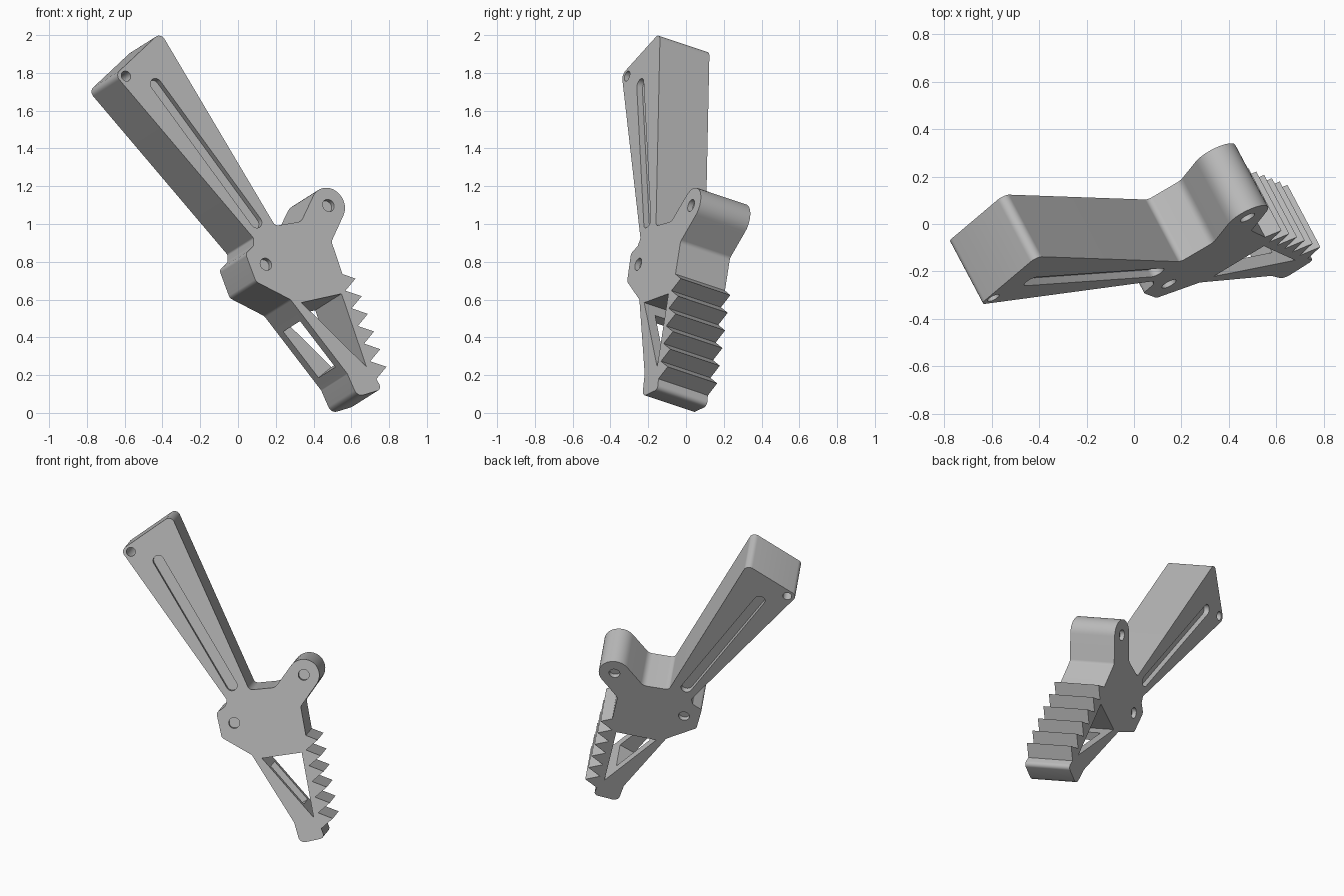
import bpy, bmesh, math
from mathutils import Matrix, Vector

cube = bpy.data.objects.get("Cube")
if cube:
    bpy.data.objects.remove(cube, do_unlink=True)

# Tilted frame: local Z points out of the front face, which is y = A x + B z + C
A, B, C = 0.53, 0.335, -0.595
DEPTH = 0.309
out = Vector((A, -1, B)).normalized()
ex = Vector((1, A, 0)).normalized()
ey = out.cross(ex)
FRAME = Matrix((ex, ey, out)).transposed().to_4x4()
FRAME.translation = (0, C, 0)
INV = FRAME.inverted()

grey = bpy.data.materials.new("mid_grey")
grey.use_nodes = True
grey.diffuse_color = (0.5, 0.5, 0.5, 1)
grey.node_tree.nodes["Principled BSDF"].inputs["Base Color"].default_value = (0.5, 0.5, 0.5, 1)


def flat(x, z):
    """Point of the front face, in the tilted frame."""
    return (INV @ Vector((x, A * x + B * z + C, z))).to_2d()


def arc(centre, r, start, sweep, n):
    return [centre + r * Vector((math.cos(start + sweep * i / n),
                                 math.sin(start + sweep * i / n))) for i in range(n + 1)]


def circle(centre, r):
    return arc(centre, r, 0, math.tau, 32)[:-1]


def rounded(corners):
    """Outline from (point, radius) pairs, with filleted corners."""
    pts = []
    for i, (p, r) in enumerate(corners):
        if r == 0:
            pts.append(p)
            continue
        a = (corners[i - 1][0] - p).normalized()
        b = (corners[(i + 1) % len(corners)][0] - p).normalized()
        half = a.angle(b) / 2
        t = r / math.tan(half)
        mid = p + (a + b).normalized() * (r / math.sin(half))
        v0, v1 = p + a * t - mid, p + b * t - mid
        s0 = math.atan2(v0.y, v0.x)
        turn = (math.atan2(v1.y, v1.x) - s0 + math.pi) % math.tau - math.pi
        pts += arc(mid, r, s0, turn, 8)
    return pts


def prism(name, pts, z0, z1):
    bm = bmesh.new()
    face = bm.faces.new([bm.verts.new((p.x, p.y, z0)) for p in pts])
    side = bmesh.ops.extrude_face_region(bm, geom=[face])["geom"]
    bmesh.ops.translate(bm, vec=(0, 0, z1 - z0),
                        verts=[g for g in side if isinstance(g, bmesh.types.BMVert)])
    bmesh.ops.recalc_face_normals(bm, faces=bm.faces)
    mesh = bpy.data.meshes.new(name)
    bm.to_mesh(mesh)
    bm.free()
    mesh.materials.append(grey)
    obj = bpy.data.objects.new(name, mesh)
    obj.matrix_world = FRAME
    bpy.context.collection.objects.link(obj)
    return obj


def cut(pts, z0, z1):
    cutter = prism("cutter", pts, z0, z1)
    cutter.hide_render = True
    mod = body.modifiers.new("cut", "BOOLEAN")
    mod.operation = "DIFFERENCE"
    mod.solver = "EXACT"
    mod.object = cutter
    bpy.context.view_layer.update()
    bpy.ops.object.modifier_apply(modifier=mod.name)
    bpy.data.objects.remove(cutter, do_unlink=True)


def cut_both_sides(pts, depth):
    cut(pts, -depth, 0.05)
    cut(pts, -DEPTH - 0.05, -DEPTH + depth)


# Outline: handle, pivot lug, toothed edge, foot, strut, hub
handle = [(flat(-0.65, 1.79), 0.035), (flat(-0.41, 2.015), 0.035), (flat(0.197, 0.99), 0.03)]
neck_l, neck_r = flat(0.335, 1.013), flat(0.495, 0.907)
lug = flat(0.479, 1.098)
axis = lug - (neck_l + neck_r) / 2
heading = math.atan2(axis.y, axis.x)
lug_arc = [(p, 0) for p in arc(lug, 0.098, heading + math.pi / 2, -math.pi, 20)]
teeth = [(flat(0.553, 0.735), 0)]
for i in range(6):
    dx, dz = 0.0328 * i, -0.0934 * i
    teeth += [(flat(0.622 + dx, 0.711 + dz), 0), (flat(0.569 + dx, 0.647 + dz), 0)]
strut_top, strut_end = flat(0.278, 0.6), flat(0.579, 0.207)
foot = [(flat(0.762, 0.125), 0.025), (flat(0.632, 0.085), 0.04), (strut_end, 0.02)]
hub = [(strut_top, 0.03), (flat(0.095, 0.695), 0.03), (flat(0.04, 0.843), 0.025),
       (flat(0.083, 0.885), 0.015), (flat(0.083, 0.925), 0.015)]
outline = rounded(handle + [(neck_l, 0.05)] + lug_arc + [(neck_r, 0.03)] + teeth + foot + hub)
body = prism("lever_body", outline, -DEPTH, 0)
bpy.context.view_layer.objects.active = body
body.select_set(True)

# Triangular window behind the teeth
cut([flat(0.336, 0.584), flat(0.548, 0.631), flat(0.68, 0.244)], -DEPTH - 0.1, 0.1)

# Slot through the strut into the window
along = (strut_end - strut_top).normalized()
inward = Vector((-along.y, along.x))
s0, s1 = strut_top.lerp(strut_end, 0.25), strut_top.lerp(strut_end, 0.87)
cut([s0 - inward * 0.05, s1 - inward * 0.05, s1 + inward * 0.11, s0 + inward * 0.11],
    -0.82 * DEPTH, -0.18 * DEPTH)

# Long grooves on both handle faces
g0, g1 = flat(-0.433, 1.738), flat(0.096, 1.012)
d = g1 - g0
turn = math.atan2(d.y, d.x)
stadium = arc(g0, 0.034, turn + math.pi / 2, math.pi, 12) + arc(g1, 0.034, turn - math.pi / 2, math.pi, 12)
cut_both_sides(stadium, 0.035)

# Lanyard hole and shallow pin recesses
cut(circle(flat(-0.593, 1.783), 0.028), -DEPTH - 0.1, 0.1)
for centre in (flat(0.148, 0.787), lug):
    cut_both_sides(circle(centre, 0.034), 0.03)

bpy.ops.object.shade_smooth_by_angle(angle=math.radians(30))
